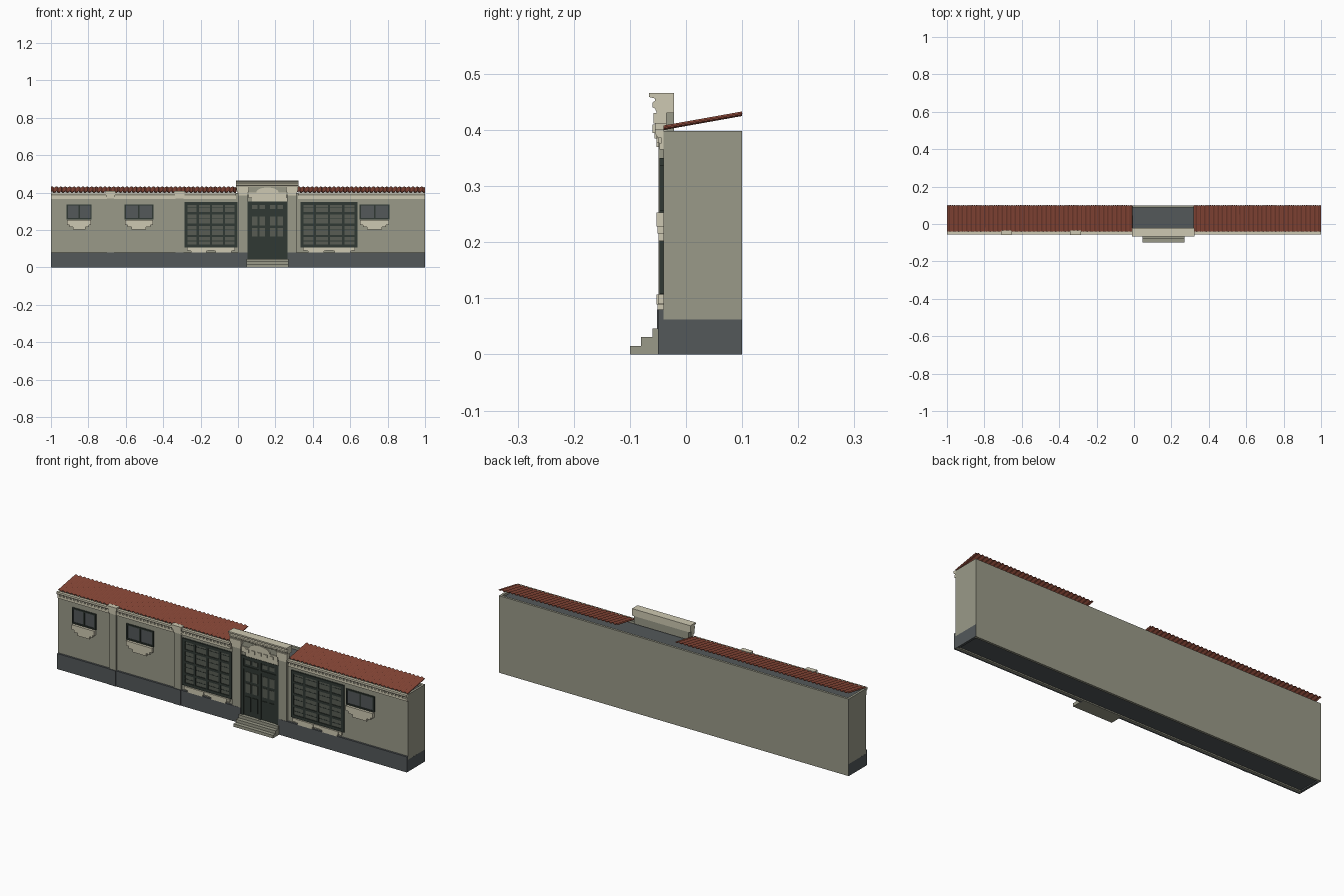
import bpy, bmesh, math

cube = bpy.data.objects.get("Cube")
if cube:
    bpy.data.objects.remove(cube, do_unlink=True)


def material(name, r, g, b):
    lin = [((c / 255 + 0.055) / 1.055) ** 2.4 for c in (r, g, b)] + [1]
    m = bpy.data.materials.new(name)
    m.use_nodes = True
    m.diffuse_color = lin
    m.node_tree.nodes["Principled BSDF"].inputs["Base Color"].default_value = lin
    return m


WALL = material("wall plaster", 154, 154, 137)
CREAM = material("cream stone", 206, 201, 178)
SLATE = material("slate grey", 83, 88, 90)
TILE = material("roof tile", 138, 72, 56)
FRAME = material("dark green frame", 48, 57, 51)
PANE = material("lattice pane", 88, 92, 84)

FRONT, BACK, TOP = -0.04, 0.1, 0.398


def finish(name, bm, mat):
    bmesh.ops.recalc_face_normals(bm, faces=bm.faces[:])
    me = bpy.data.meshes.new(name)
    bm.to_mesh(me)
    bm.free()
    me.materials.append(mat)
    ob = bpy.data.objects.new(name, me)
    bpy.context.collection.objects.link(ob)
    return ob


def boxes(name, mat, *specs):
    """Each spec is x0, x1, y0, y1, z0, z1."""
    bm = bmesh.new()
    for x0, x1, y0, y1, z0, z1 in specs:
        vs = bmesh.ops.create_cube(bm, size=1)["verts"]
        for v in vs:
            v.co = (x1 if v.co.x > 0 else x0, y1 if v.co.y > 0 else y0, z1 if v.co.z > 0 else z0)
    return finish(name, bm, mat)


def prism(name, mat, pts, lo, hi, axis="x"):
    """Extrude a (y, z) outline along x, or an (x, z) outline along y."""
    bm = bmesh.new()
    place = (lambda a, b, t: (t, a, b)) if axis == "x" else (lambda a, b, t: (a, t, b))
    ends = [[bm.verts.new(place(a, b, t)) for a, b in pts] for t in (lo, hi)]
    for e in ends:
        bm.faces.new(e)
    n = len(pts)
    for i in range(n):
        j = (i + 1) % n
        bm.faces.new((ends[0][i], ends[0][j], ends[1][j], ends[1][i]))
    return finish(name, bm, mat)


# Hollow body: walls, recessed floor and flat roof
T = 0.012
BASE = 0.062
boxes("back_wall", WALL, (-1, 1, BACK - T, BACK, 0, TOP))
boxes("front_wall", WALL, (-1, 1, FRONT, FRONT + T, 0, TOP))
ends = [(-1, -1 + T), (1 - T, 1)]
boxes("end_walls", WALL, *[(a, b, FRONT, BACK - T, BASE, TOP) for a, b in ends])
boxes("end_wall_bases", SLATE, *[(a, b, FRONT, BACK - 0.001, 0, BASE) for a, b in ends])
boxes("end_base_skins", SLATE, *[(s - 0.0005, s + 0.0005, FRONT, BACK, 0, BASE) for s in (-0.9996, 0.9996)])
for name, z in (("floor", 0.006), ("flat_roof", 0.38)):
    boxes(name, SLATE, (-1 + T, 1 - T, FRONT + T, BACK - T, z, z + 0.006))

# Plinth along the front, broken by the entrance
DOOR = (0.05, 0.265)
boxes("front_plinth", SLATE, (-1, DOOR[0], -0.05, FRONT, 0, 0.08), (DOOR[1], 1, -0.05, FRONT, 0, 0.08))

# Entrance steps
boxes("entrance_steps", WALL, *[(DOOR[0] - 0.005, DOOR[1] + 0.005, -0.1 + 0.02 * i, FRONT,
                                 0.0155 * i, 0.0155 * (i + 1)) for i in range(3)])

# Corrugated roofs, low at the front
def corrugated_roof(name, x0, x1):
    bm = bmesh.new()
    waves = round((x1 - x0) / 0.0233)
    n = waves * 6
    rows = []
    for y, z in ((FRONT, 0.404), (BACK, 0.429)):
        rows.append([bm.verts.new((x0 + (x1 - x0) * i / n, y, z + 0.003 * math.sin(math.tau * i / 6)))
                     for i in range(n + 1)])
    for i in range(n):
        bm.faces.new((rows[0][i], rows[0][i + 1], rows[1][i + 1], rows[1][i]))
    ob = finish(name, bm, TILE)
    mod = ob.modifiers.new("thickness", "SOLIDIFY")
    mod.thickness = 0.003
    mod.offset = 0


WINGS = (("right", -1, -0.01), ("left", 0.32, 1))
CORNICE = [(FRONT, 0.365), (-0.047, 0.365), (-0.047, 0.377), (-0.044, 0.377), (-0.044, 0.386),
           (-0.05, 0.386), (-0.055, 0.394), (-0.055, 0.401), (FRONT, 0.401)]
for side, x0, x1 in WINGS:
    corrugated_roof(side + "_roof", x0, x1)
    prism(side + "_cornice", CREAM, CORNICE, x0, x1)
    count = int((x1 - x0) / 0.02)
    boxes(side + "_dentils", CREAM, *[(x0 + 0.02 * i + 0.003, x0 + 0.02 * i + 0.014, -0.05, -0.044, 0.377, 0.386)
                                      for i in range(count)])

# Pilasters and their stepped caps
for name, x0, x1 in (("outer", -0.7, -0.663), ("inner", -0.333, -0.292)):
    boxes(name + "_pilaster", WALL, (x0, x1, -0.048, FRONT, 0.08, 0.37))
    boxes(name + "_pilaster_foot", SLATE, (x0, x1, -0.052, -0.05, 0, 0.08))
    boxes(name + "_pilaster_cap", CREAM, *[(x0 - d, x1 + d, -0.051 - d, -0.035, z0, z1) for d, z0, z1 in
                                           ((0.002, 0.37, 0.385), (0.005, 0.385, 0.395), (0.009, 0.395, 0.41))])
for name, x0, x1 in (("door_right", 0, 0.05), ("door_left", 0.265, 0.313)):
    boxes(name + "_pilaster", WALL, (x0, x1, -0.049, FRONT, 0.08, 0.39))
    boxes(name + "_capital", CREAM, *[(x0 - d, x1 + d, -0.05 - d, -0.035, z0, z1) for d, z0, z1 in
                                      ((0.001, 0.385, 0.4), (0.005, 0.4, 0.412), (0.008, 0.412, 0.43))])

# Parapet with moulded crest above the entrance
boxes("parapet_wall", WALL, (0, 0.313, -0.044, -0.021, 0.39, 0.432))
CREST = [(-0.021, 0.43), (-0.052, 0.43), (-0.055, 0.438), (-0.06, 0.441), (-0.06, 0.449),
         (-0.055, 0.452), (-0.055, 0.456), (-0.066, 0.459), (-0.066, 0.466), (-0.021, 0.466)]
prism("parapet_crest", CREAM, CREST, -0.01, 0.323)
MID = sum(DOOR) / 2
arch = [(MID + 0.06 * math.cos(a), 0.4 + 0.028 * math.sin(a))
        for a in (math.pi * i / 12 for i in range(13))]
prism("parapet_garland", CREAM, arch, -0.05, -0.044, "y")

# Lintel with small hanging bosses
boxes("door_lintel", CREAM, (DOOR[0] + 0.005, DOOR[1] - 0.005, -0.049, FRONT, 0.372, 0.4),
      (DOOR[0] + 0.025, DOOR[1] - 0.002, -0.047, FRONT, 0.354, 0.372))
boxes("lintel_bosses", CREAM, *[(MID + 0.035 * i - 0.01, MID + 0.035 * i + 0.01, -0.053, -0.047, 0.377, 0.393)
                                for i in (-2, -1, 0, 1, 2)])


# Windows: pane plate, outer frame and glazing bars
def window(name, x0, x1, z0, z1, cols, rows, edge, bar, glass):
    y = FRONT - 0.007
    boxes(name + "_panes", glass, (x0 + edge / 2, x1 - edge / 2, FRONT - 0.003, FRONT, z0 + edge / 2, z1 - edge / 2))
    parts = [(x0, x0 + edge, y, FRONT, z0, z1), (x1 - edge, x1, y, FRONT, z0, z1),
             (x0, x1, y, FRONT, z0, z0 + edge), (x0, x1, y, FRONT, z1 - edge, z1)]
    for i in range(1, cols):
        x = x0 + (x1 - x0) * i / cols
        parts.append((x - bar, x + bar, y + 0.001, FRONT, z0, z1))
    for i in range(1, rows):
        z = z0 + (z1 - z0) * i / rows
        parts.append((x0, x1, y + 0.001, FRONT, z - bar, z + bar))
    boxes(name + "_frame", FRAME, *parts)


# Stepped stone apron under a window
def apron(name, mid, top, steps):
    parts, y = [], -0.053
    for half, height in steps:
        parts.append((mid - half, mid + half, y, FRONT, top - height, top))
        top -= height
        y += 0.002
    boxes(name, CREAM, *parts)


for name, x0, x1 in (("outer_window", -0.917, -0.782), ("middle_window", -0.607, -0.452), ("left_window", 0.65, 0.81)):
    window(name, x0, x1, 0.257, 0.338, 2, 1, 0.007, 0.004, SLATE)
    half = (x1 - x0) / 2
    apron(name + "_apron", (x0 + x1) / 2, 0.253, ((half - 0.003, 0.025), (half * 0.78, 0.012), (half * 0.5, 0.014)))

for name, x0, x1 in (("right_lattice_window", -0.286, -0.004), ("left_lattice_window", 0.335, 0.638)):
    window(name, x0, x1, 0.108, 0.35, 4, 4, 0.015, 0.006, PANE)
    boxes(name + "_rails", FRAME, *[(x0, x1, FRONT - 0.004, FRONT, z, z + 0.003) for z in
                                    (0.14 + 0.0605 * i for i in range(4))])
    boxes(name + "_sill", CREAM, (x0 + 0.012, x1 - 0.012, -0.05, FRONT, 0.09, 0.107))
    for side, f in (("a", 0.27), ("b", 0.74)):
        apron(name + "_apron_" + side, x0 + (x1 - x0) * f, 0.107, ((0.05, 0.018), (0.042, 0.01), (0.028, 0.013)))

# Double door: leaf, frame, glazed panels and lower panels
Z0, Z1 = 0.046, 0.353
boxes("door_leaf", FRAME, (*DOOR, -0.043, FRONT, Z0, Z1))
boxes("door_frame", FRAME, (DOOR[0], DOOR[0] + 0.014, -0.047, FRONT, Z0, Z1),
      (DOOR[1] - 0.014, DOOR[1], -0.047, FRONT, Z0, Z1), (MID - 0.006, MID + 0.006, -0.047, FRONT, Z0, Z1),
      (*DOOR, -0.047, FRONT, 0.286, 0.3), (*DOOR, -0.047, FRONT, Z1 - 0.012, Z1))
columns = [MID + s * d for s in (-1, 1) for d in (0.028, 0.068)]
glass, panels = [], []
for x in columns:
    for z0, z1 in ((0.312, 0.333), (0.225, 0.272), (0.165, 0.212)):
        glass.append((x - 0.014, x + 0.014, -0.045, -0.042, z0, z1))
    panels.append((x - 0.014, x + 0.014, -0.046, -0.042, 0.07, 0.145))
boxes("door_panes", PANE, *glass)
boxes("door_panels", FRAME, *panels)
